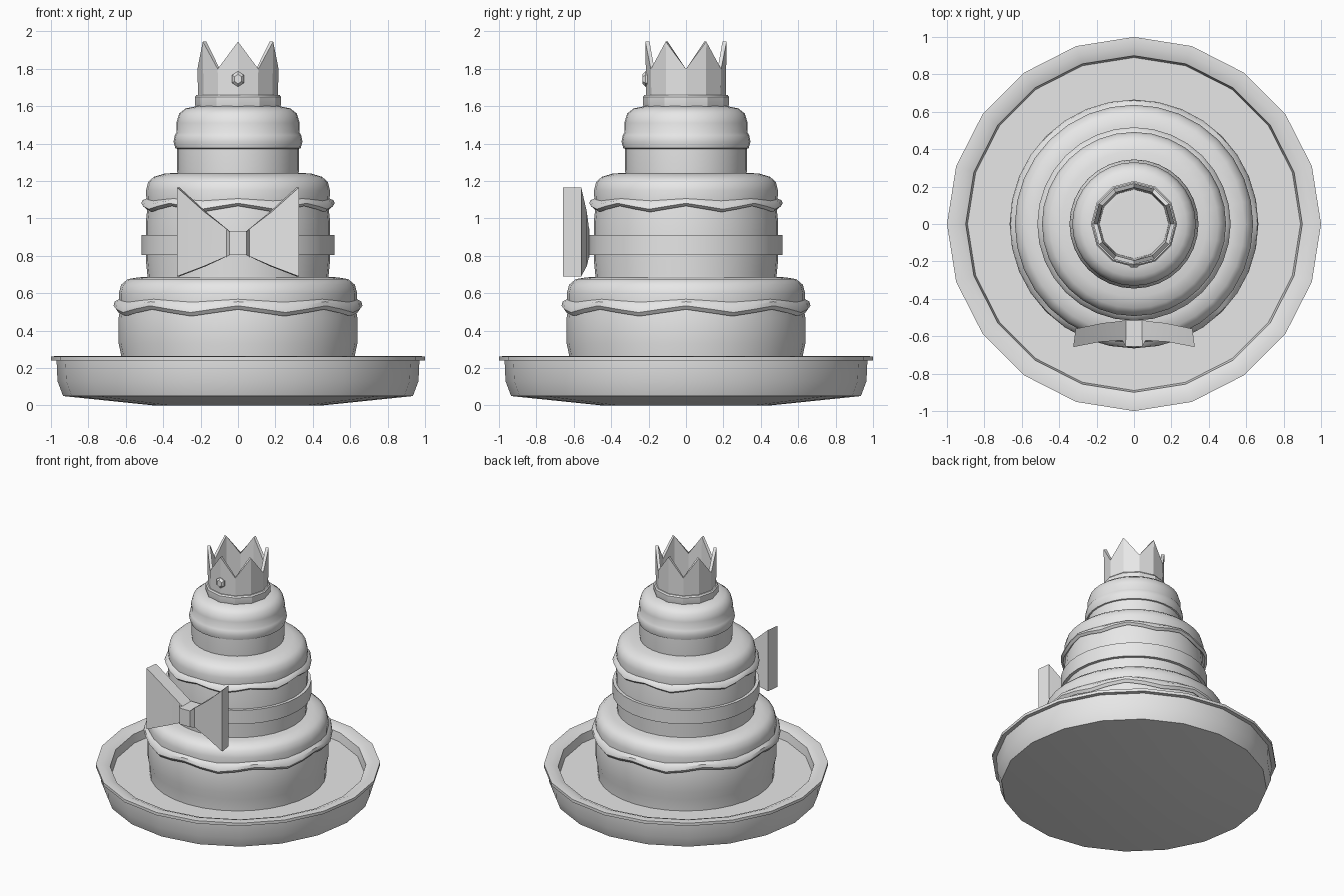
import bpy
import bmesh
import math

cube = bpy.data.objects.get("Cube")
if cube:
    bpy.data.objects.remove(cube, do_unlink=True)

GREY = (0.8, 0.8, 0.8, 1)
grey = bpy.data.materials.new("plain_grey")
grey.use_nodes = True
grey.diffuse_color = GREY
grey.node_tree.nodes["Principled BSDF"].inputs["Base Color"].default_value = GREY


def finish(name, bm, angle=40):
    """Turn a bmesh into a shaded object."""
    bmesh.ops.recalc_face_normals(bm, faces=bm.faces)
    mesh = bpy.data.meshes.new(name)
    bm.to_mesh(mesh)
    bm.free()
    mesh.materials.append(grey)
    obj = bpy.data.objects.new(name, mesh)
    bpy.context.collection.objects.link(obj)
    bpy.ops.object.select_all(action="DESELECT")
    obj.select_set(True)
    bpy.context.view_layer.objects.active = obj
    bpy.ops.object.shade_smooth_by_angle(angle=math.radians(angle))
    return obj


def bridge(bm, a, b):
    for i in range(len(a)):
        j = (i + 1) % len(a)
        bm.faces.new((a[i], a[j], b[j], b[i]))


def turned(name, profile, sides=32, waves=8, closed=False, angle=40):
    """Revolve (radius, height[, wave size]) points; waves peak at the front."""
    bm = bmesh.new()
    rings = []
    for r, z, *wave in profile:
        ring = []
        for i in range(sides):
            t = math.tau * i / sides
            lift = wave[0] * math.cos(waves * t) if wave else 0
            ring.append(bm.verts.new((r * math.sin(t), -r * math.cos(t), z + lift)))
        rings.append(ring)
    for a, b in zip(rings, rings[1:]):
        bridge(bm, a, b)
    if closed:
        bridge(bm, rings[-1], rings[0])
    else:
        bm.faces.new(rings[0])
        bm.faces.new(rings[-1])
    return finish(name, bm, angle)


# Serving tray with a raised rim
turned("tray", [(0.45, 0), (0.935, 0.05), (0.965, 0.13), (0.97, 0.24),
                (1, 0.24), (1, 0.262), (0.95, 0.265), (0.9, 0.245),
                (0.89, 0.18)], sides=20)

# Cake tiers
turned("bottom_tier", [(0.62, 0.17), (0.625, 0.27), (0.638, 0.33),
                       (0.638, 0.47), (0.62, 0.58)])
turned("middle_tier", [(0.485, 0.66), (0.485, 0.7), (0.493, 0.78),
                       (0.493, 0.98), (0.48, 1.1)])
turned("top_tier", [(0.322, 1.22), (0.326, 1.26), (0.326, 1.4)])

# Frosting with scalloped lower edges
turned("bottom_frosting", [(0.625, 0.515, 0.018), (0.65, 0.495, 0.018),
                           (0.665, 0.515, 0.018), (0.66, 0.54, 0.015),
                           (0.637, 0.56, 0.008), (0.637, 0.6), (0.625, 0.645),
                           (0.59, 0.675), (0.53, 0.685), (0.44, 0.688)])
turned("middle_frosting", [(0.48, 1.07, 0.016), (0.5, 1.05, 0.016),
                           (0.517, 1.065, 0.016), (0.51, 1.085, 0.012),
                           (0.49, 1.1, 0.006), (0.492, 1.15), (0.48, 1.195),
                           (0.45, 1.222), (0.39, 1.24), (0.29, 1.245)])
turned("top_frosting", [(0.32, 1.37), (0.335, 1.375), (0.345, 1.41),
                        (0.338, 1.445), (0.328, 1.46), (0.33, 1.51),
                        (0.315, 1.56), (0.28, 1.588), (0.22, 1.6), (0.15, 1.6)])

# Ribbon around the middle tier
turned("ribbon", [(0.47, 0.805), (0.516, 0.805), (0.516, 0.912), (0.47, 0.912)],
       closed=True)

# Crown: band and six-pointed wall
turned("crown_band", [(0.19, 1.595), (0.226, 1.595), (0.23, 1.61), (0.23, 1.65),
                      (0.222, 1.66), (0.19, 1.66)], sides=12, closed=True, angle=25)
turned("crown_points", [(0.185, 1.6), (0.212, 1.6), (0.217, 1.872, 0.073),
                        (0.195, 1.872, 0.073)],
       sides=12, waves=6, closed=True, angle=25)

# Faceted jewel on the crown front
bm = bmesh.new()
gem_rings = []
for scale, y in ((1, -0.195), (1, -0.217), (0.6, -0.232)):
    gem_rings.append([bm.verts.new((0.036 * scale * math.sin(math.tau * i / 6), y,
                                    1.745 + 0.042 * scale * math.cos(math.tau * i / 6)))
                      for i in range(6)])
for a, b in zip(gem_rings, gem_rings[1:]):
    bridge(bm, a, b)
bm.faces.new(gem_rings[-1])
finish("crown_jewel", bm, 20)


def loft(name, sections, angle=20):
    """Join box sections of (x front, x back, y front, y back, z low, z high)."""
    bm = bmesh.new()
    rings = []
    for xf, xb, yf, yb, lo, hi in sections:
        rings.append([bm.verts.new(p) for p in
                      ((xf, yf, lo), (xf, yf, hi), (xb, yb, hi), (xb, yb, lo))])
    for a, b in zip(rings, rings[1:]):
        bridge(bm, a, b)
    bm.faces.new(rings[0])
    bm.faces.new(rings[-1])
    return finish(name, bm, angle)


# Bow: two flaring wings and a knot
for side, label in ((1, "left"), (-1, "right")):
    loft(label + "_bow_wing", [
        (side * 0.03, side * 0.03, -0.62, -0.515, 0.81, 0.92),
        (side * 0.18, side * 0.17, -0.63, -0.53, 0.745, 1.035),
        (side * 0.325, side * 0.312, -0.658, -0.56, 0.69, 1.165)])
loft("bow_knot", [(-0.065, -0.065, -0.615, -0.515, 0.79, 0.945),
                  (-0.045, -0.05, -0.656, -0.515, 0.805, 0.93),
                  (0.045, 0.05, -0.656, -0.515, 0.805, 0.93),
                  (0.065, 0.065, -0.615, -0.515, 0.79, 0.945)])
